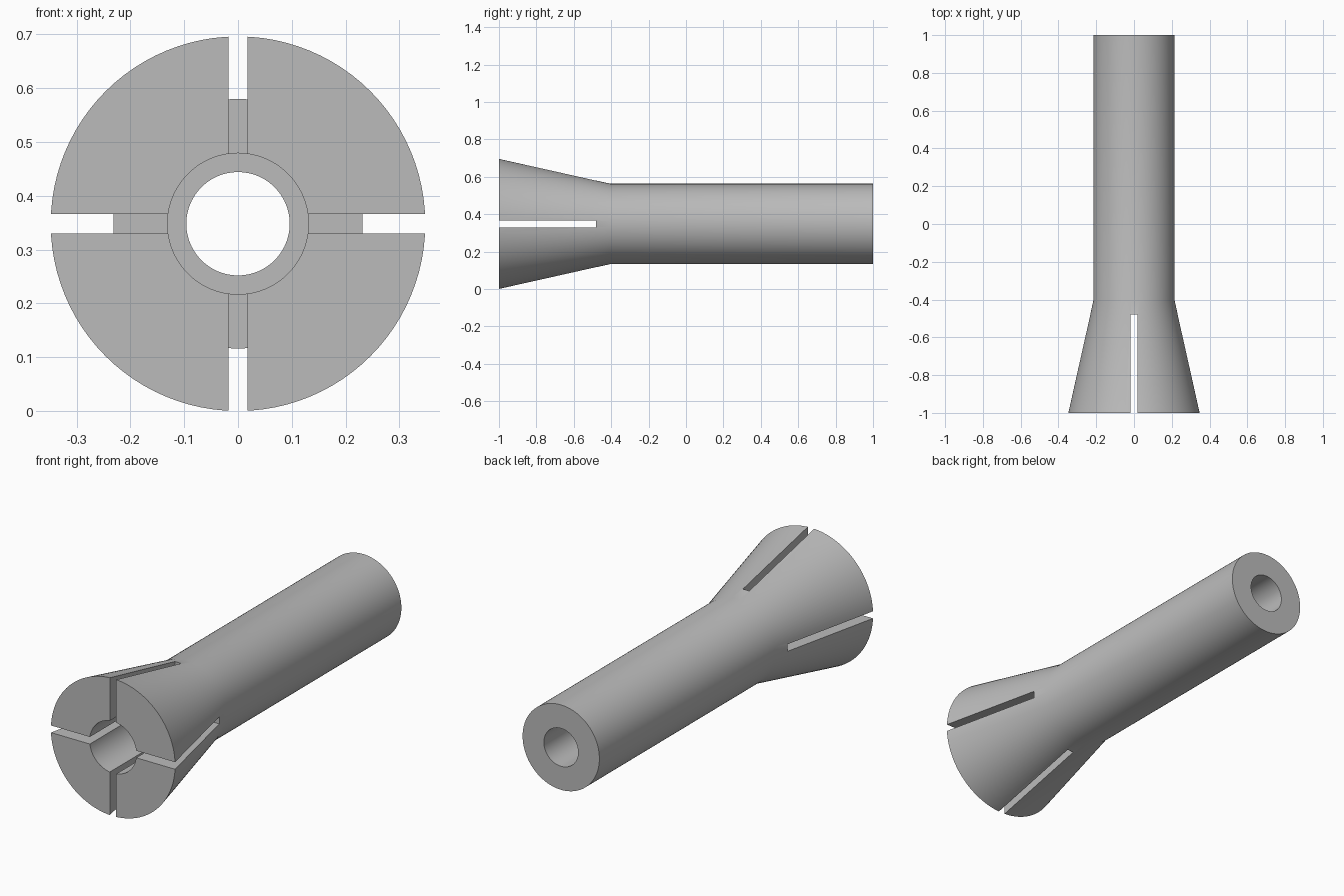
import bpy
import bmesh
import math
from mathutils import Matrix, Vector

SEGMENTS = 96
CENTRE_Z = 0.348

default = bpy.data.objects.get("Cube")
if default:
    bpy.data.objects.remove(default, do_unlink=True)

# Plain steel grey
steel = bpy.data.materials.new("steel_grey")
steel.use_nodes = True
colour = (0.5, 0.5, 0.5, 1.0)
steel.diffuse_color = colour
steel.node_tree.nodes["Principled BSDF"].inputs["Base Color"].default_value = colour


def add_object(name, bm):
    mesh = bpy.data.meshes.new(name)
    bmesh.ops.recalc_face_normals(bm, faces=bm.faces)
    bm.to_mesh(mesh)
    bm.free()
    mesh.materials.append(steel)
    obj = bpy.data.objects.new(name, mesh)
    bpy.context.collection.objects.link(obj)
    return obj


def lathe(name, profile):
    """Spin a closed (radius, y) profile around the y axis."""
    bm = bmesh.new()
    rings = []
    for i in range(SEGMENTS):
        a = 2 * math.pi * i / SEGMENTS
        rings.append([bm.verts.new((r * math.cos(a), y, CENTRE_Z + r * math.sin(a)))
                      for r, y in profile])
    n = len(profile)
    for i, ring in enumerate(rings):
        following = rings[(i + 1) % SEGMENTS]
        for j in range(n):
            k = (j + 1) % n
            bm.faces.new((ring[j], ring[k], following[k], following[j]))
    return add_object(name, bm)


def box(name, size, centre):
    bm = bmesh.new()
    bmesh.ops.create_cube(bm, size=1, matrix=Matrix.Translation(centre)
                          @ Matrix.Diagonal(Vector((*size, 1))))
    return add_object(name, bm)


# Hollow shank with flared head, wider bore inside the head
collet = lathe("collet_body", [
    (0.348, -1), (0.215, -0.405), (0.215, 1),
    (0.096, 1), (0.096, -0.4), (0.131, -0.4), (0.131, -1),
])

# Crossed slots splitting the head into four jaws
slot_end, slot_start, width = -0.48, -1.1, 0.036
length, middle = slot_end - slot_start, (slot_end + slot_start) / 2
for name, size in (("upright_slot", (width, length, 1)),
                   ("level_slot", (1, length, width))):
    cutter = box(name, size, (0, middle, CENTRE_Z))
    cutter.hide_render = True
    cut = collet.modifiers.new(name, "BOOLEAN")
    cut.operation = "DIFFERENCE"
    cut.solver = "EXACT"
    cut.object = cutter
    bpy.context.view_layer.objects.active = collet
    bpy.ops.object.modifier_apply(modifier=name)
    bpy.data.objects.remove(cutter, do_unlink=True)

# Smooth round surfaces with crisp edges
bpy.ops.object.select_all(action="DESELECT")
collet.select_set(True)
bpy.context.view_layer.objects.active = collet
bpy.ops.object.shade_smooth_by_angle(angle=math.radians(20))
